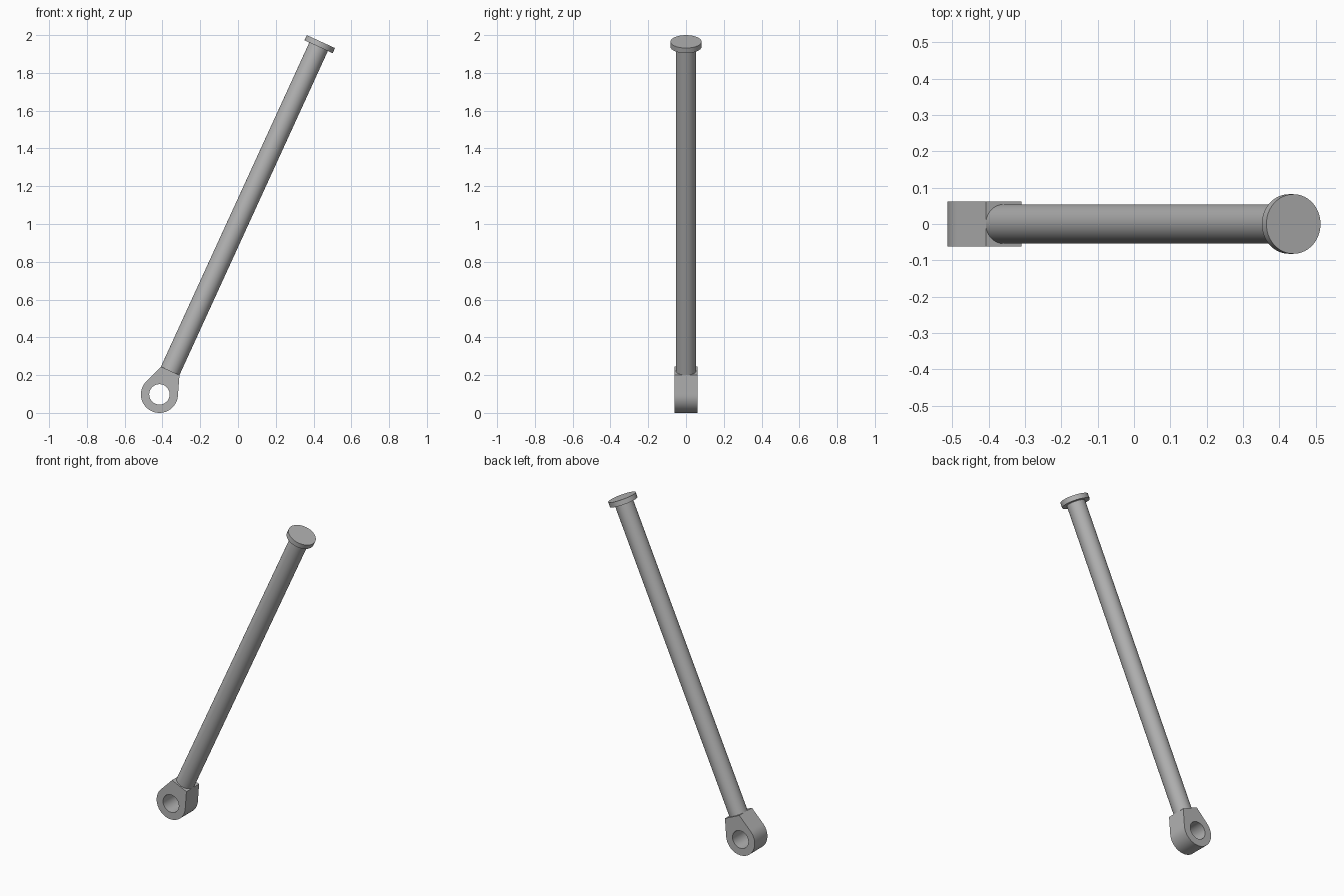
import bpy
import bmesh
from math import sin, cos, acos, atan2, hypot, pi, radians
from mathutils import Matrix, Vector

cube = bpy.data.objects.get("Cube")
if cube:
    bpy.data.objects.remove(cube, do_unlink=True)

TILT = radians(24.6)       # lean of the strut towards +x
EYE_R, HOLE_R = 0.098, 0.054
EYE_HALF = 0.062           # half thickness of the eye along y
ROD_R = 0.054
NECK = 0.137               # distance from hole centre to rod start
LENGTH = 2.054             # distance from hole centre to cap top
CAP_R, CAP_T = 0.082, 0.03

# Local frame: origin at the hole centre, z along the rod
FRAME = Matrix.Translation((-0.416, 0, EYE_R)) @ Matrix.Rotation(TILT, 4, 'Y')

steel = bpy.data.materials.new("grey steel")
steel.use_nodes = True
grey = (0.45, 0.45, 0.45, 1)
steel.diffuse_color = grey
steel.node_tree.nodes["Principled BSDF"].inputs["Base Color"].default_value = grey


def finish(name, bm):
    """Turn a bmesh into a smooth-shaded object with sharp edges kept."""
    bmesh.ops.recalc_face_normals(bm, faces=bm.faces)
    bm.transform(FRAME)
    mesh = bpy.data.meshes.new(name)
    bm.to_mesh(mesh)
    bm.free()
    mesh.materials.append(steel)
    mesh.shade_smooth()
    mesh.set_sharp_from_angle(angle=radians(30))
    obj = bpy.data.objects.new(name, mesh)
    bpy.context.collection.objects.link(obj)


def cylinder(name, radius, start, end):
    bm = bmesh.new()
    bmesh.ops.create_cone(bm, cap_ends=True, segments=64, radius1=radius,
                          radius2=radius, depth=end - start,
                          matrix=Matrix.Translation((0, 0, (start + end) / 2)))
    finish(name, bm)


# Eye outline: flat neck, tangent flanks, then a round end
corner = atan2(ROD_R, NECK)
tangent = corner + acos(EYE_R / hypot(ROD_R, NECK))


def outline(angle):
    a = abs(angle)
    if a <= corner:
        return NECK / cos(a)
    if a < tangent:
        return EYE_R / cos(tangent - a)
    return EYE_R


def steps(a, b, n):
    return [a + (b - a) * i / n for i in range(n)]


angles = (steps(-corner, corner, 8) + steps(corner, tangent, 8)
          + steps(tangent, 2 * pi - tangent, 44)
          + steps(2 * pi - tangent, 2 * pi - corner, 8))

# Pierced eye: a square-section ring of quads around the hole
bm = bmesh.new()
rings = []
for a in angles:
    wrapped = a if a <= pi else a - 2 * pi
    ring = []
    for radius, y in ((outline(wrapped), -EYE_HALF), (outline(wrapped), EYE_HALF),
                      (HOLE_R, EYE_HALF), (HOLE_R, -EYE_HALF)):
        ring.append(bm.verts.new(Vector((radius * sin(a), y, radius * cos(a)))))
    rings.append(ring)
for i, ring in enumerate(rings):
    after = rings[(i + 1) % len(rings)]
    for k in range(4):
        j = (k + 1) % 4
        bm.faces.new((ring[k], ring[j], after[j], after[k]))
finish("eye_mount", bm)

# Long rod and the disc at its upper end
cylinder("rod", ROD_R, NECK, LENGTH - CAP_T)
cylinder("end_cap", CAP_R, LENGTH - CAP_T, LENGTH)
